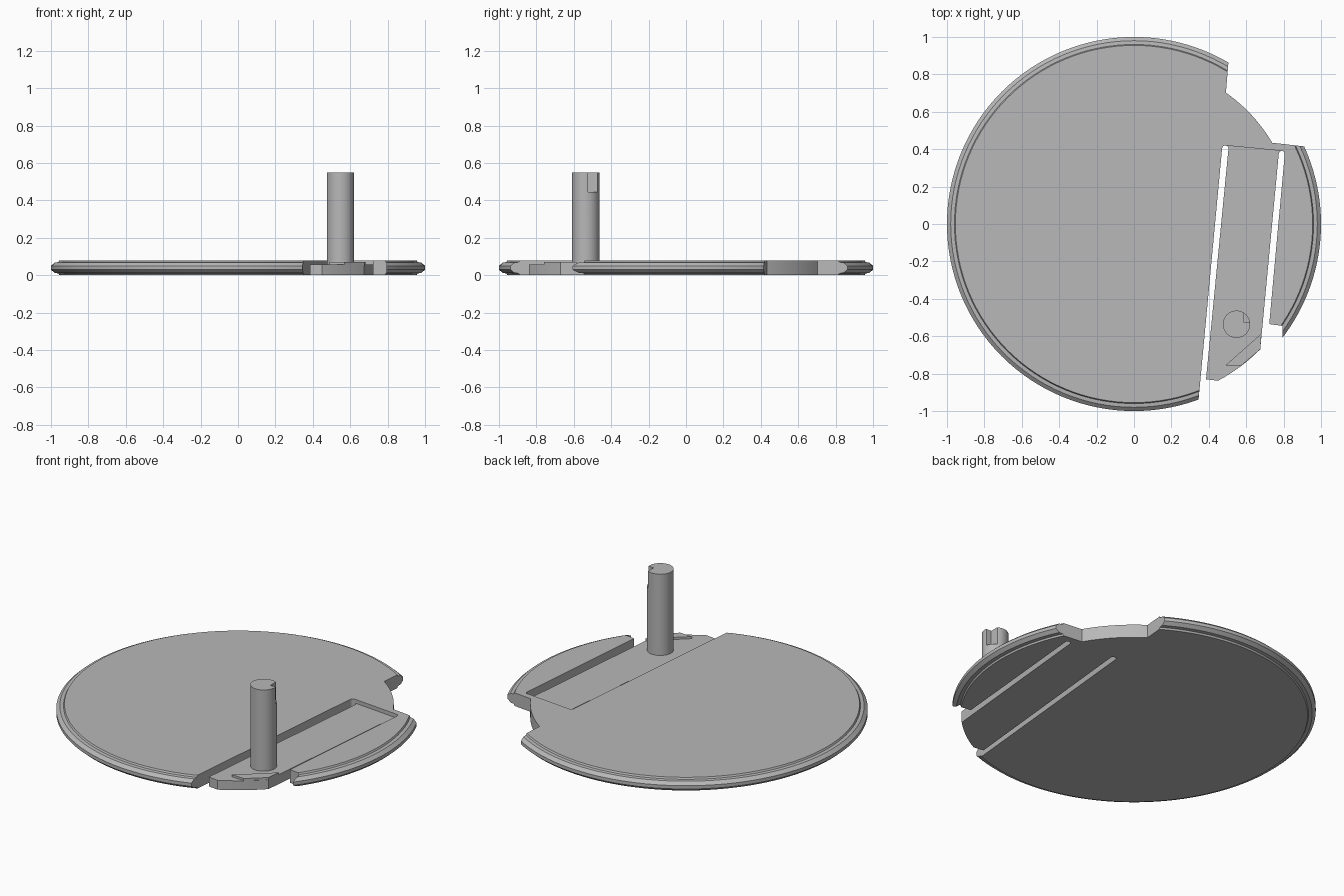
import bpy, bmesh
from math import cos, sin, pi, atan2, radians
from mathutils import Matrix

if "Cube" in bpy.data.objects:
    bpy.data.objects.remove(bpy.data.objects["Cube"])

grey = bpy.data.materials.new("plain grey")
grey.use_nodes = True
colour = (0.48, 0.48, 0.48, 1)
grey.diffuse_color = colour
grey.node_tree.nodes["Principled BSDF"].inputs["Base Color"].default_value = colour


def finish(name, bm):
    bmesh.ops.recalc_face_normals(bm, faces=bm.faces)
    mesh = bpy.data.meshes.new(name)
    bm.to_mesh(mesh)
    bm.free()
    mesh.materials.append(grey)
    obj = bpy.data.objects.new(name, mesh)
    bpy.context.collection.objects.link(obj)
    return obj


def prism(name, outline, z0, z1):
    bm = bmesh.new()
    face = bm.faces.new([bm.verts.new((x, y, z0)) for x, y in outline])
    top = bmesh.ops.extrude_face_region(bm, geom=[face])["geom"]
    bmesh.ops.translate(bm, vec=(0, 0, z1 - z0),
                        verts=[v for v in top if isinstance(v, bmesh.types.BMVert)])
    return finish(name, bm)


def lathe(name, profile, steps, centre=(0, 0, 0)):
    bm = bmesh.new()
    verts = [bm.verts.new((r, 0, z)) for r, z in profile]
    edges = [bm.edges.new(pair) for pair in zip(verts, verts[1:])]
    bmesh.ops.spin(bm, geom=verts + edges, cent=(0, 0, 0), axis=(0, 0, 1),
                   angle=2 * pi, steps=steps)
    bmesh.ops.remove_doubles(bm, verts=bm.verts, dist=1e-4)
    bmesh.ops.dissolve_limit(bm, angle_limit=0.001, verts=bm.verts, edges=bm.edges)
    bmesh.ops.transform(bm, matrix=Matrix.Translation(centre), verts=bm.verts)
    return finish(name, bm)


def arc(cx, cy, r, a0, a1, n):
    return [(cx + r * cos(a0 + (a1 - a0) * i / n),
             cy + r * sin(a0 + (a1 - a0) * i / n)) for i in range(n + 1)]


def activate(obj):
    bpy.ops.object.select_all(action='DESELECT')
    obj.select_set(True)
    bpy.context.view_layer.objects.active = obj


def cut(obj, cutter):
    activate(obj)
    mod = obj.modifiers.new("cut", 'BOOLEAN')
    mod.operation, mod.solver, mod.object = 'DIFFERENCE', 'EXACT', cutter
    bpy.ops.object.modifier_apply(modifier=mod.name)
    bpy.data.objects.remove(cutter)


# Round plate with a stepped, chamfered rim
half = [(0.955, 0.08), (0.96, 0.07), (0.98, 0.068), (1.0, 0.05)]
profile = [(0, 0.08)] + half + [(r, 0.08 - z) for r, z in reversed(half)] + [(0, 0)]
plate = lathe("round_plate", profile, 128)

# Notch in the back edge
notch = ([(0.525, 1.1), (0.505, 0.865)]
         + arc(0, 0, 0.857, atan2(0.70, 0.49), atan2(0.435, 0.74), 12)
         + [(0.91, 0.415), (1.1, 0.395), (1.1, 1.1)])
cut(plate, prism("notch_cutter", notch, -0.1, 0.2))

# Two slots and a front gap that free the springy tongue
tilt = radians(-5.4)
slots = ([(0.33, -1.1)]
         + arc(0.488, 0.403, 0.017, pi + tilt, tilt, 8)
         + [(0.385, -0.83)]
         + arc(0, 0, 0.951, atan2(-0.84, 0.45), atan2(-0.67, 0.675), 8)
         + arc(0.79, 0.375, 0.016, pi + tilt, tilt, 8)
         + [(0.723, -0.535), (0.795, -0.545), (0.795, -1.1)])
cut(plate, prism("slot_cutter", slots, -0.1, 0.2))

# Lowered top of the tongue
recess = [(0.488, 0.42), (0.798, 0.39), (0.69, -0.7), (0.69, -1.1), (0.34, -1.1)]
cut(plate, prism("recess_cutter", recess, 0.057, 0.2))

# Raised stop at the tongue's end
stop = prism("tongue_stop", [(0.49, -0.755), (0.57, -0.76), (0.675, -0.67),
                             (0.682, -0.585)], 0.05, 0.07)

# Upright pin with a corner notch at the top
pin = lathe("upright_pin", [(0, 0.55), (0.073, 0.55), (0.073, 0.04), (0, 0.04)],
            48, (0.548, -0.536, 0))
corner = [(0.585, -0.525), (0.7, -0.525), (0.7, -0.4), (0.585, -0.4)]
cut(pin, prism("pin_cutter", corner, 0.445, 0.7))

for obj in (plate, pin):
    activate(obj)
    bpy.ops.object.shade_smooth_by_angle(angle=radians(25))
